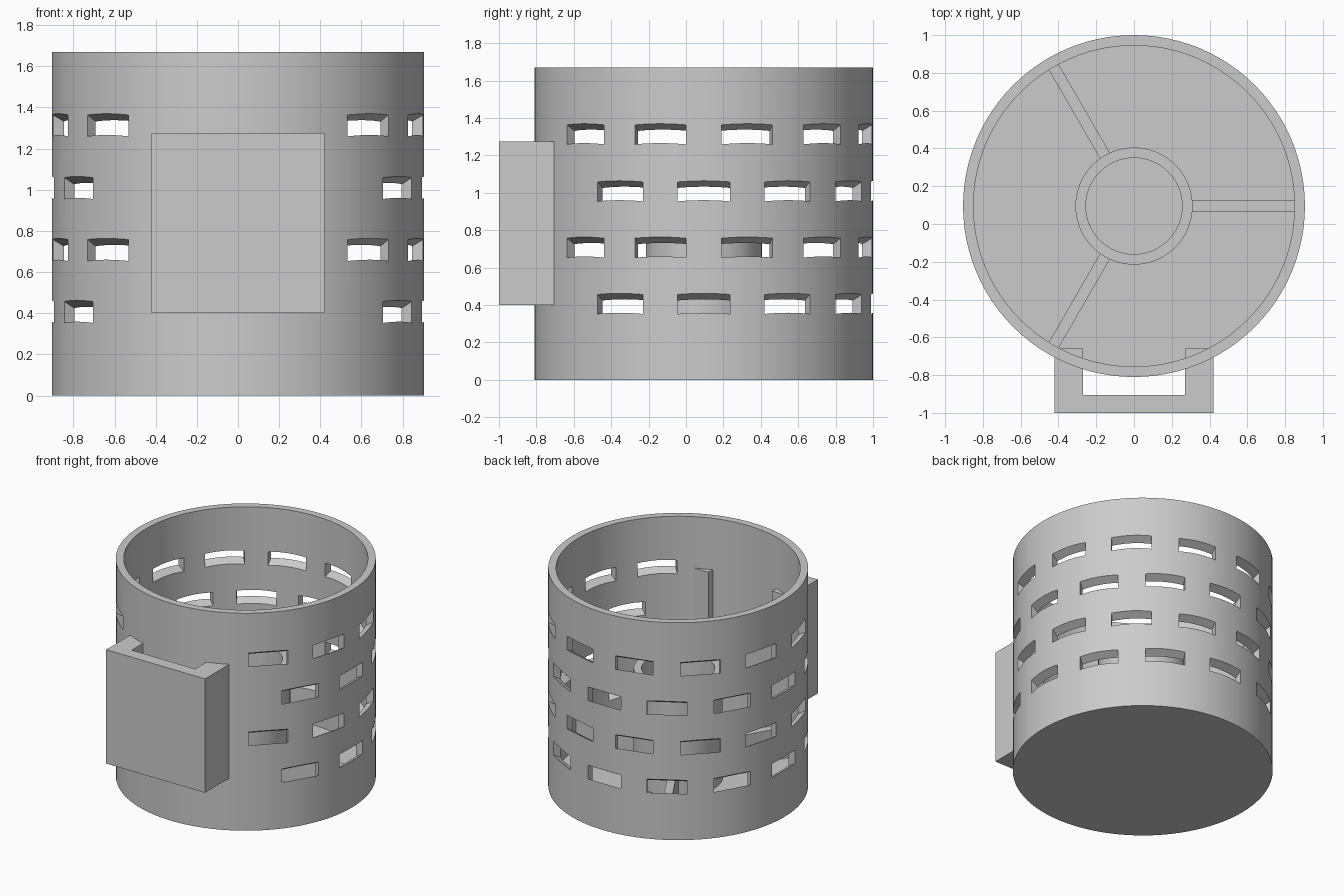
import bpy, bmesh
from math import radians, cos, sin, tau
from mathutils import Matrix, Vector

if "Cube" in bpy.data.objects:
    bpy.data.objects.remove(bpy.data.objects["Cube"])

CENTRE_Y = 0.095
OUTER, INNER, HEIGHT, FLOOR = 0.905, 0.85, 1.67, 0.06

grey = bpy.data.materials.new("plain_grey")
grey.use_nodes = True
grey.diffuse_color = (0.6, 0.6, 0.6, 1)
grey.node_tree.nodes["Principled BSDF"].inputs["Base Color"].default_value = (0.6, 0.6, 0.6, 1)


def finish(name, bm):
    bmesh.ops.recalc_face_normals(bm, faces=bm.faces)
    mesh = bpy.data.meshes.new(name)
    bm.to_mesh(mesh)
    bm.free()
    mesh.materials.append(grey)
    obj = bpy.data.objects.new(name, mesh)
    bpy.context.collection.objects.link(obj)
    return obj


def activate(obj):
    bpy.ops.object.select_all(action='DESELECT')
    obj.select_set(True)
    bpy.context.view_layer.objects.active = obj


def smooth(obj):
    activate(obj)
    bpy.ops.object.shade_smooth_by_angle(angle=radians(30))


def add_box(bm, size, matrix):
    bmesh.ops.create_cube(bm, size=1, matrix=matrix @ Matrix.Diagonal((*size, 1)))


def lathe(name, outer, inner, bottom, floor, top, segments=96):
    """A cup: outer wall, rim, inner wall and a floor, open at the top."""
    bm = bmesh.new()
    profile = [(outer, bottom), (outer, top), (inner, top), (inner, floor)]
    rings = [[bm.verts.new((r * cos(tau * i / segments),
                            CENTRE_Y + r * sin(tau * i / segments), z))
              for i in range(segments)] for r, z in profile]
    for a, b in zip(rings, rings[1:]):
        for i in range(segments):
            j = (i + 1) % segments
            bm.faces.new((a[i], a[j], b[j], b[i]))
    bm.faces.new(rings[0])
    bm.faces.new(rings[-1])
    return finish(name, bm)


# Outer cup with staggered rows of sloping slots
cup = lathe("outer_cup", OUTER, INNER, 0, FLOOR, HEIGHT)
bm = bmesh.new()
for row, z in enumerate((0.411, 0.712, 1.013, 1.318)):
    start, count = (-45, 10) if row % 2 else (-30, 9)
    for k in range(count):
        angle = radians(start + 30 * k)
        place = (Matrix.Translation((0, CENTRE_Y, z)) @ Matrix.Rotation(angle, 4, 'Z')
                 @ Matrix.Translation((OUTER, 0, 0)) @ Matrix.Rotation(radians(-30), 4, 'Y'))
        add_box(bm, (0.34, 0.28, 0.09), place)
cutter = finish("slot_cutter", bm)
cutter.hide_render = True
mod = cup.modifiers.new("slots", 'BOOLEAN')
mod.operation = 'DIFFERENCE'
mod.solver = 'EXACT'
mod.object = cutter
activate(cup)
bpy.ops.object.modifier_apply(modifier=mod.name)
bpy.data.objects.remove(cutter)
smooth(cup)

# Central tube standing on the floor
smooth(lathe("centre_tube", 0.31, 0.255, FLOOR - 0.02, FLOOR, 0.9, 64))

# Three low ribs joining the tube to the wall
for k in range(3):
    bm = bmesh.new()
    place = (Matrix.Translation((0, CENTRE_Y, 0.17)) @ Matrix.Rotation(tau * k / 3, 4, 'Z')
             @ Matrix.Translation((0.58, 0, 0)))
    add_box(bm, (0.56, 0.06, 0.26), place)
    finish(f"floor_rib_{k + 1}", bm)

# U-shaped mounting bracket on the front, extruded upwards
bm = bmesh.new()
half = [(0.42, -1.0), (0.42, -0.66), (0.27, -0.66), (0.27, -0.905)]
outline = half + [(-x, y) for x, y in reversed(half)]
face = bm.faces.new([bm.verts.new((x, y, 0.4)) for x, y in outline])
top = bmesh.ops.extrude_face_region(bm, geom=[face])["geom"]
bmesh.ops.translate(bm, vec=Vector((0, 0, 0.875)),
                    verts=[v for v in top if isinstance(v, bmesh.types.BMVert)])
finish("front_bracket", bm)
